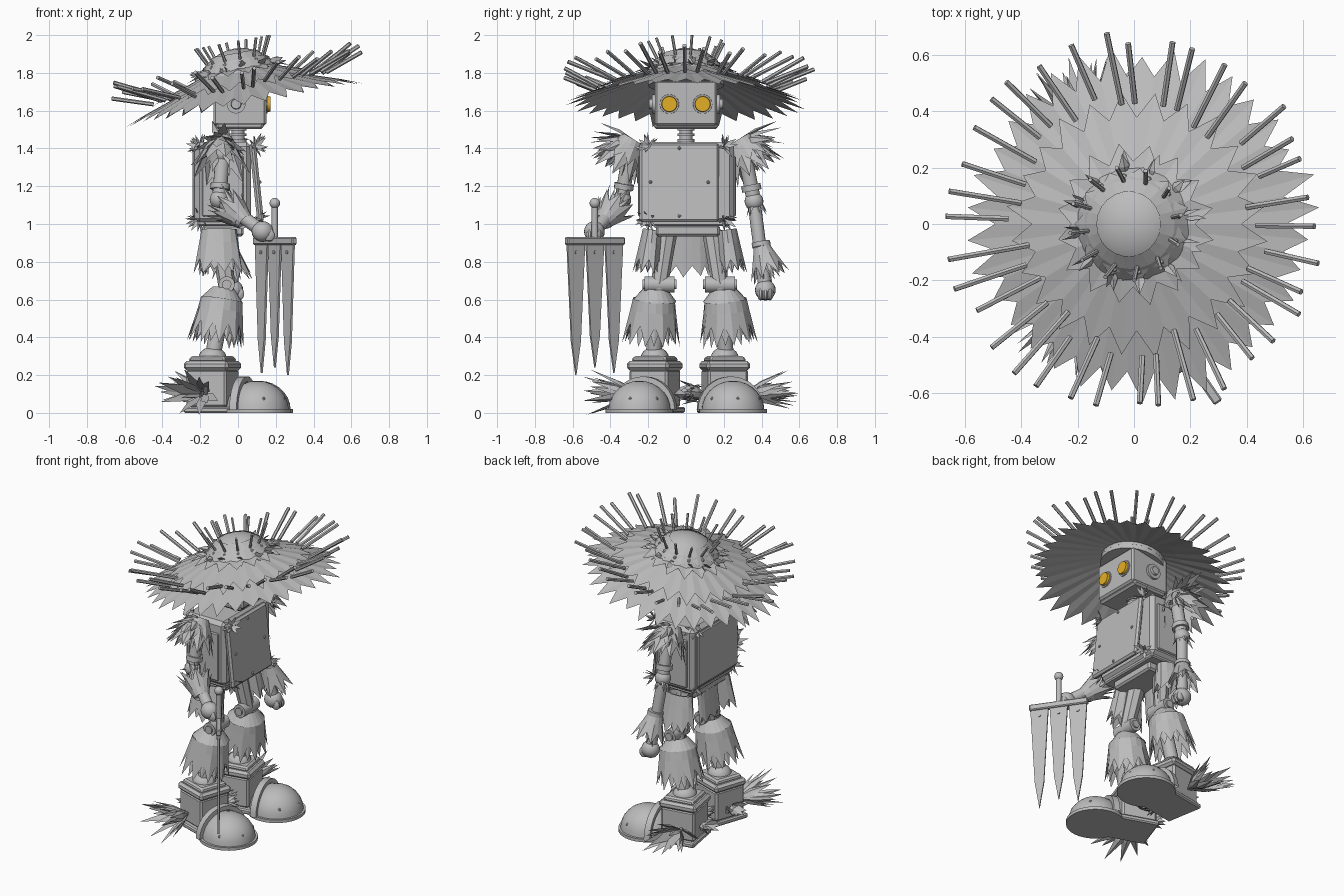
import bpy, bmesh, random
from math import sin, cos, pi, radians
from mathutils import Matrix, Vector as V

random.seed(4)
if "Cube" in bpy.data.objects:
    bpy.data.objects.remove(bpy.data.objects["Cube"], do_unlink=True)


def material(name, rgb):
    m = bpy.data.materials.new(name)
    m.use_nodes = True
    m.diffuse_color = (*rgb, 1)
    m.node_tree.nodes["Principled BSDF"].inputs["Base Color"].default_value = (*rgb, 1)
    return m


GREY = material("grey", (0.5, 0.5, 0.5))
AMBER = material("amber", (0.77, 0.43, 0.02))
ID = Matrix.Identity(4)


def finish(name, bm, M=ID, mat=GREY, smooth=False):
    bm.transform(M)
    me = bpy.data.meshes.new(name)
    for f in bm.faces:
        f.smooth = smooth
    bm.to_mesh(me)
    bm.free()
    if smooth:
        me.set_sharp_from_angle(angle=radians(35))
    me.materials.append(mat)
    ob = bpy.data.objects.new(name, me)
    bpy.context.collection.objects.link(ob)
    return ob


def aim(p, d):
    """Frame at p with its z axis along d."""
    return Matrix.Translation(p) @ V(d).to_track_quat('Z', 'Y').to_matrix().to_4x4()


def box(name, loc, size, bevel=0.01, M=ID, taper=1.0):
    bm = bmesh.new()
    bmesh.ops.create_cube(bm, size=1)
    for v in bm.verts:
        if v.co.z > 0:
            v.co.xy *= taper
        v.co *= V(size)
    bmesh.ops.bevel(bm, geom=bm.edges[:], offset=bevel, segments=1, affect='EDGES')
    return finish(name, bm, M @ Matrix.Translation(loc))


def rod(name, a, b, r, r2=None, sides=16, M=ID, mat=GREY):
    a, b = V(a), V(b)
    bm = bmesh.new()
    bmesh.ops.create_cone(bm, cap_ends=True, segments=sides, radius1=r,
                          radius2=r if r2 is None else r2, depth=(b - a).length)
    return finish(name, bm, M @ aim((a + b) / 2, b - a), mat, sides > 8)


def ball(name, loc, size, M=ID, half=False, sides=20):
    bm = bmesh.new()
    bmesh.ops.create_uvsphere(bm, u_segments=sides, v_segments=sides // 2, radius=1)
    if half:
        bmesh.ops.bisect_plane(bm, geom=bm.verts[:] + bm.edges[:] + bm.faces[:],
                               plane_co=(0, 0, 0), plane_no=(0, 0, -1), clear_outer=True)
        bmesh.ops.holes_fill(bm, edges=[e for e in bm.edges if e.is_boundary])
    bmesh.ops.scale(bm, vec=size, verts=bm.verts)
    return finish(name, bm, M @ Matrix.Translation(loc), GREY, True)


def skirt(name, M, r0, r1, drop, n, notch, sx=1.0, pleat=0.1, turn=0.0, fold=0.0):
    """Pleated cone whose lower edge is cut into ragged points; it opens along +z."""
    bm = bmesh.new()
    rows = []
    for k in range(2 * n):
        a = pi * (k + turn) / n
        tip = 1 + random.uniform(-0.06, 0.06) if k % 2 else 1 - notch
        row = []
        for t in (0, 0.45 * (1 - notch), tip):
            r = (r0 + (r1 - r0) * t) * (1 + (pleat * t if k % 2 else 0))
            row.append(bm.verts.new((r * cos(a) * sx, r * sin(a), (drop + fold * (k % 2)) * t)))
        rows.append(row)
    for k in range(2 * n):
        p, q = rows[k], rows[(k + 1) % (2 * n)]
        for i in (0, 1):
            bm.faces.new((p[i], p[i + 1], q[i + 1], q[i]))
    bmesh.ops.recalc_face_normals(bm, faces=bm.faces)
    return finish(name, bm, M)


def tuft(name, M, n, length, spread, width, flat=1.0):
    """Bundle of ridged straw leaves fanning out along +z."""
    bm = bmesh.new()
    for k in range(n):
        a = 2 * pi * (k + random.random() * 0.6) / n
        s = spread * random.uniform(0.35, 1)
        d = V((sin(s) * cos(a), sin(s) * sin(a) * flat, cos(s))).normalized()
        side = d.cross(V((cos(a), sin(a), 0.3))).normalized() * width
        up = side.cross(d).normalized() * width * 0.5
        l = length * random.uniform(0.75, 1)
        v = [bm.verts.new(p) for p in (V(), d * l * 0.45 + side, d * l, d * l * 0.45 - side, d * l * 0.45 + up)]
        for i in range(4):
            bm.faces.new((v[i], v[(i + 1) % 4], v[4]))
        bm.faces.new((v[3], v[2], v[1], v[0]))
    return finish(name, bm, M)


# Straw hat, tipped back
hat = Matrix.Translation((0, 0, 1.8)) @ Matrix.Rotation(radians(-10.5), 4, 'Y')
flip = Matrix.Rotation(pi, 4, 'X')
for name, z, r0, r1, drop, n, notch, fold in (
        ("hat_brim_outer", 0, 0.14, 0.6, 0.155, 34, 0.16, 0.012),
        ("hat_brim_middle", 0.025, 0.14, 0.455, 0.1, 24, 0.24, 0.012),
        ("hat_crown_fringe", 0.04, 0.12, 0.28, 0.035, 16, 0.35, 0.015),
        ("hat_crown_leaves", 0.07, 0.16, 0.225, 0.08, 14, 0.4, 0.01),
        ("hat_crown_cap", 0.105, 0.115, 0.2, 0.075, 11, 0.4, 0.0)):
    skirt(name, hat @ Matrix.Translation((0, 0, z)) @ flip, r0, r1, drop, n, notch, pleat=0.03, fold=fold)
ball("hat_crown", (0, 0, -0.04), (0.2, 0.2, 0.17), hat, half=True, sides=28)
rod("hat_inner_band", (0, 0, -0.07), (0, 0, -0.01), 0.2, sides=24, M=hat)
for k in range(36):
    a = 2 * pi * (k + random.uniform(-0.25, 0.25)) / 36
    out = V((cos(a), sin(a), 0))
    r, e = random.choice((0.4, 0.43, 0.47)), radians(random.uniform(17, 28))
    p = out * r + V((0, 0, 0.035 - 0.25 * r))
    l = (random.uniform(0.635, 0.685) - r) / cos(e)
    rod("brim_quill", p, p + (out * cos(e) + V((0, 0, sin(e)))) * l, 0.011, sides=6, M=hat)
for k in range(12):
    a = 2 * pi * (k + 0.3) / 12
    out = V((cos(a), sin(a), 0))
    p = out * 0.15 + V((0, 0, 0.06))
    rod("crown_quill", p, p + (out * 0.5 + V((0, 0, 1))).normalized() * 0.118, 0.008, sides=6, M=hat)
    ball("crown_stud", out * 0.17 + V((0, 0, 0.05)), (0.012,) * 3, hat, sides=8)
    tuft("crown_straw", hat @ aim(out * 0.17 + V((0, 0, 0.02)), out + V((0, 0, 0.15))), 2, 0.1, 0.4, 0.02)

# Head with round eyes and ear discs
box("head", (0.01, 0, 1.64), (0.28, 0.33, 0.24), 0.012)
box("jaw", (0.01, 0, 1.52), (0.25, 0.34, 0.035), 0.012)
for s in (-1, 1):
    y = s * 0.088
    rod("eye_rim", (0.13, y, 1.635), (0.156, y, 1.635), 0.055, 0.05, 24)
    rod("eye", (0.15, y, 1.635), (0.172, y, 1.635), 0.043, 0.04, 16, mat=AMBER)
    rod("ear_disc", (-0.01, s * 0.15, 1.635), (-0.01, s * 0.18, 1.635), 0.05, sides=20)
    rod("ear_cap", (-0.01, s * 0.17, 1.635), (-0.01, s * 0.195, 1.635), 0.03, 0.025, 20)
rod("neck", (0, 0, 1.42), (0, 0, 1.53), 0.035)
for z in (1.435, 1.465, 1.495):
    rod("neck_ring", (0, 0, z), (0, 0, z + 0.015), 0.045)

# Torso with an ajar front door, side and back panels
box("torso", (-0.08, 0.005, 1.22), (0.3, 0.5, 0.43), 0.025)
door = Matrix.Translation((0.098, -0.035, 1.22)) @ Matrix.Rotation(radians(-6), 4, 'Y')
box("front_door", (0, 0, 0), (0.035, 0.42, 0.42), 0.012, door)
for y, z in ((-0.17, 0), (0.17, 0), (0, 0.18), (0, -0.18)):
    ball("door_bolt", (0.018, y * 0.9, z), (0.009,) * 3, door, sides=8)
for s in (-1, 1):
    box("side_panel", (-0.08, 0.005 + s * 0.25, 1.2), (0.22, 0.02, 0.32), 0.006)
box("back_panel", (-0.23, 0, 1.22), (0.02, 0.42, 0.36), 0.006)
box("waist_ledge", (-0.08, 0.005, 1.005), (0.27, 0.46, 0.03), 0.008)
box("pelvis", (-0.08, 0.01, 0.965), (0.22, 0.34, 0.06), 0.012)
for x in (-0.2, 0.09):
    for s in (-1, 1):
        for z in (1.41, 1.03):
            tuft("corner_straw", aim((x, s * 0.2, z), (x + 0.06, s * 0.12, (z - 1.22) * 0.5)),
                 8, 0.085, 1.3, 0.012)
skirt("back_flap", aim((-0.16, 0.01, 0.98), (-0.1, 0, -1)), 0.025, 0.025, 0.25, 7, 0.2, sx=4)


# Arms
def arm(side, shoulder, elbow, wrist, hand):
    s = 1 if side == "left" else -1
    S, E, W, H = map(V, (shoulder, elbow, wrist, hand))
    fore = (W - E).normalized()
    rod(side + "_upper_arm", S, E, 0.038)
    ball(side + "_shoulder", S, (0.05,) * 3)
    ball(side + "_elbow", E, (0.05,) * 3)
    rod(side + "_elbow_band", E - (E - S) * 0.35, E - (E - S) * 0.22, 0.052)
    rod(side + "_forearm", E, H, 0.035)
    rod(side + "_wrist_band", W - fore * 0.025, W, 0.05)
    ball(side + "_hand", H, (0.058, 0.055, 0.055))
    for k in (-1, 0, 1):
        ball(side + "_finger", H + V((0.035, k * 0.025, -0.02)), (0.03, 0.018, 0.035), sides=10)
    # Straw cape on the shoulder
    c = V((-0.09, s * 0.28, 1.45))
    for i, (r, l) in enumerate(((0.12, 0.13), (0.14, 0.21))):
        skirt(side + "_shoulder_straw", aim(c, (0, s * 0.6, -1)), 0.06, r, l, 9, 0.4, turn=i)
    tuft(side + "_shoulder_tuft", aim(c, (0, s, -0.5)), 22, 0.25, 0.95, 0.028)
    return fore


f = arm("left", (-0.08, 0.31, 1.37), (-0.08, 0.36, 1.12), (-0.05, 0.40, 0.88), (-0.03, 0.42, 0.65))
skirt("left_cuff", aim((-0.05, 0.4, 0.88), f + V((0, 0.12, 0))), 0.045, 0.1, 0.17, 7, 0.4)
tuft("left_cuff_tuft", aim((-0.045, 0.4, 0.87), f + V((0.15, 0.2, 0))), 12, 0.2, 0.5, 0.02)
tuft("left_elbow_straw", aim((-0.08, 0.36, 1.16), (0, 0.2, -1)), 9, 0.14, 0.6, 0.016)
f = arm("right", (-0.08, -0.3, 1.37), (-0.1, -0.34, 1.13), (0.02, -0.43, 1.02), (0.13, -0.485, 0.96))
skirt("right_cuff", aim((0.04, -0.44, 1.01), -f), 0.045, 0.095, 0.16, 7, 0.4)
tuft("right_cuff_tuft", aim((0.03, -0.435, 1.015), -f), 14, 0.23, 0.65, 0.022)

# Three-bladed claw hanging from the right hand
a, b = V((0.09, -0.33, 0.91)), V((0.30, -0.635, 0.91))
claw = Matrix.Translation((a + b) / 2) @ (b - a).to_track_quat('X', 'Z').to_matrix().to_4x4()
wide = (b - a).length
box("claw_bar", (0, 0, 0), (wide, 0.035, 0.04), 0.006, claw)
rod("claw_handle", (0, 0, 0), (0, 0, 0.2), 0.017, M=claw)
ball("claw_knob", (0, 0, 0.2), (0.028,) * 3, claw)
for k, depth in ((-1, 0.7), (0, 0.67), (1, 0.71)):
    bm = bmesh.new()
    w = wide * 0.155
    outline = [(-w, 0), (w, 0), (w * 0.5, -depth * 0.75), (0, -depth), (-w * 0.5, -depth * 0.75)]
    face = bm.faces.new([bm.verts.new((x + k * wide * 0.33, -0.006, z)) for x, z in outline])
    new = bmesh.ops.extrude_face_region(bm, geom=[face])["geom"]
    bmesh.ops.translate(bm, vec=(0, 0.012, 0), verts=[g for g in new if isinstance(g, bmesh.types.BMVert)])
    bmesh.ops.recalc_face_normals(bm, faces=bm.faces)
    finish("claw_blade", bm, claw)
    rod("blade_rivet", (k * wide * 0.33, -0.012, -0.06), (k * wide * 0.33, 0.012, -0.06), 0.01, M=claw)

# Legs and boots
for side, s, yaw in (("left", 1, 10), ("right", -1, 19)):
    def at(x, y, z):
        return V((x, 0.02 + s * y, z))
    knee, ankle = at(-0.06, 0.16, 0.68), at(-0.13, 0.19, 0.32)
    rod(side + "_thigh", at(-0.1, 0.12, 0.96), knee, 0.055, 0.045, 8)
    rod(side + "_knee", knee - V((0, 0.08, 0)), knee + V((0, 0.08, 0)), 0.043)
    rod(side + "_knee_hub", knee - V((0, 0.09, 0)), knee + V((0, 0.09, 0)), 0.025)
    rod(side + "_calf", knee, ankle, 0.042)
    for i in (0, 1):
        # Straw on the thigh is wider front to back than side to side
        skirt(side + "_thigh_straw", Matrix.Translation(at(-0.1, 0.195, 0.97)) @ Matrix.Rotation(s * 0.13, 4, 'X') @ flip,
              0.055 - i * 0.01, 0.072 - i * 0.01, 0.23, 7, 0.3, sx=1.7, turn=i)
        skirt(side + "_calf_straw", aim(at(-0.085, 0.19, 0.6), (-0.15, s * 0.07, -1)),
              0.112 - i * 0.01, 0.14 - i * 0.015, 0.235, 10, 0.45, turn=i)
    skirt(side + "_calf_cap", aim(at(-0.075, 0.18, 0.66), (-0.15, s * 0.07, -1)),
          0.06, 0.114, 0.065, 10, 0.0, pleat=0)
    # Boot, turned outward
    foot = Matrix.Translation(at(-0.135, 0.185, 0)) @ Matrix.Rotation(radians(s * yaw), 4, 'Z')
    box(side + "_boot_shaft", (0, 0, 0.13), (0.225, 0.215, 0.2), 0.012, foot)
    box(side + "_boot_cuff", (0, 0, 0.25), (0.25, 0.235, 0.05), 0.015, foot)
    box(side + "_boot_collar", (0, 0, 0.285), (0.21, 0.2, 0.03), 0.01, foot, 0.9)
    ball(side + "_ankle", (0, 0, 0.29), (0.075, 0.075, 0.06), foot)
    box(side + "_sole", (0.045, 0, 0.016), (0.33, 0.26, 0.032), 0.008, foot)
    rod(side + "_toe_sole", (0.25, 0, 0), (0.25, 0, 0.02), 0.18, sides=32, M=foot)
    ball(side + "_toe_cap", (0.25, 0, 0.015), (0.168, 0.165, 0.155), foot, half=True, sides=28)
    strap = foot @ Matrix.Translation((0.175, 0, 0.015))
    bm = bmesh.new()
    arch = []
    for k in range(17):
        t = pi * k / 16
        arch.append([bm.verts.new((x, r * cos(t), r * sin(t)))
                     for x, r in ((-0.02, 0.15), (-0.02, 0.178), (0.02, 0.178), (0.02, 0.15))])
    for p, q in zip(arch, arch[1:]):
        for i in range(4):
            bm.faces.new((p[i], q[i], q[(i + 1) % 4], p[(i + 1) % 4]))
    bmesh.ops.recalc_face_normals(bm, faces=bm.faces)
    finish(side + "_toe_strap", bm, strap, smooth=True)
    for k in (-1, 0, 1):
        ball(side + "_toe_bolt", (0.25 + 0.147 * cos(k), 0.147 * sin(k), 0.075), (0.01,) * 3, foot, sides=8)
    # Straw fans around the heel
    for y in (-1, 1):
        tuft(side + "_boot_straw", foot @ aim((-0.02, y * 0.1, 0.1), (-0.05, y, 0.06)),
             18, 0.31 if y == s else 0.17, 0.9, 0.028, 0.45)
    tuft(side + "_heel_straw", foot @ aim((-0.1, 0, 0.1), (-1, 0, 0.15)), 10, 0.13, 0.9, 0.025, 0.6)
